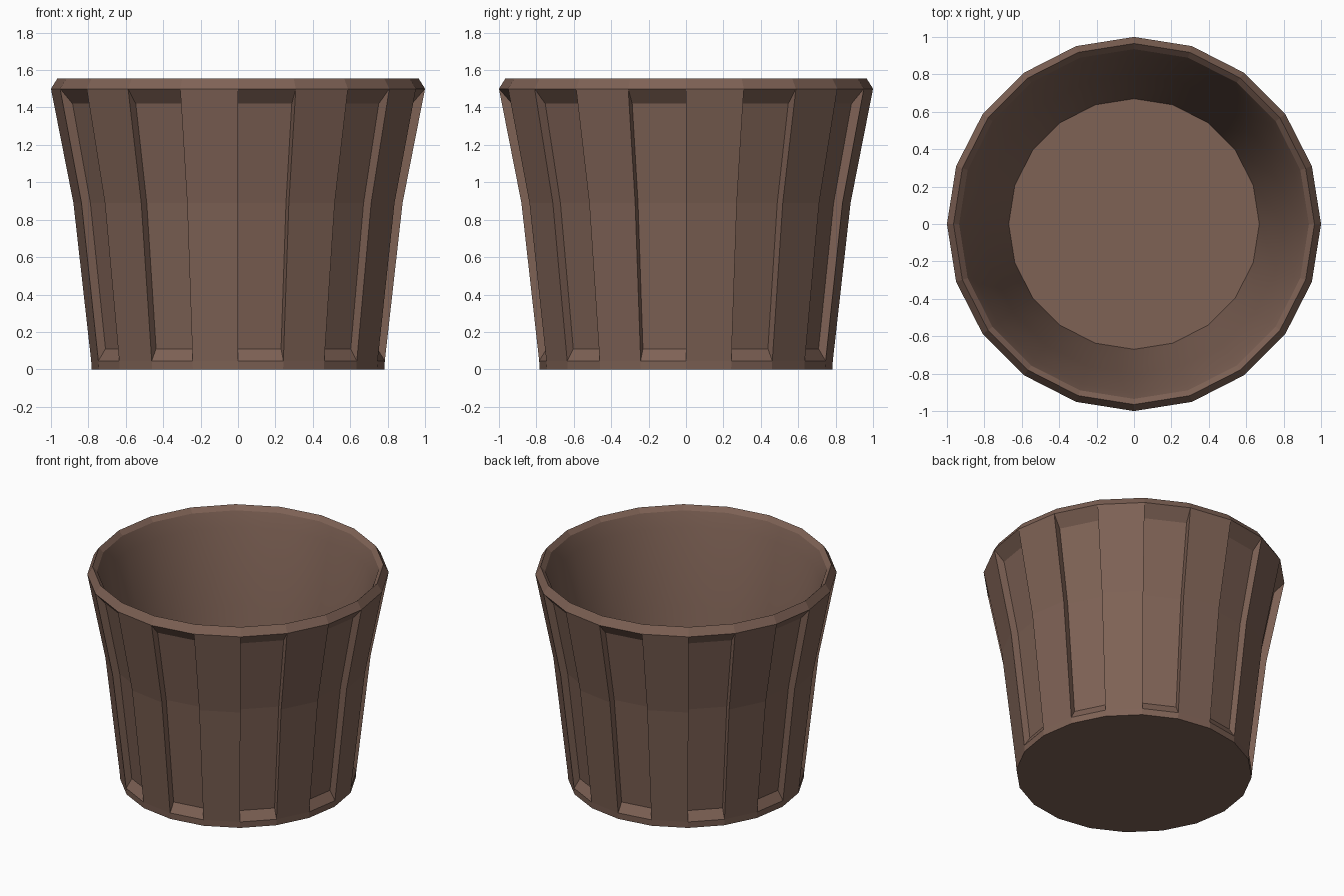
import bpy, bmesh, math

if "Cube" in bpy.data.objects:
    bpy.data.objects.remove(bpy.data.objects["Cube"])

N = 20  # sides; every second side is a recessed panel
OUTER = [(0.785, 0.045), (0.88, 0.89), (1.0, 1.5)]     # (radius, z) of raised staves
RECESS = [(0.745, 0.11), (0.83, 0.89), (0.93, 1.42)]   # (radius, z) of sunk panels
INNER = [(0.965, 1.556), (0.935, 1.525), (0.90, 1.42), (0.80, 0.89), (0.67, 0.1)]

brown = bpy.data.materials.new("clay brown")
brown.diffuse_color = (0.21, 0.122, 0.091, 1)
brown.use_nodes = True
brown.node_tree.nodes["Principled BSDF"].inputs["Base Color"].default_value = brown.diffuse_color

bm = bmesh.new()


def ring(r, z):
    return [bm.verts.new((r * math.cos(2 * math.pi * i / N),
                          r * math.sin(2 * math.pi * i / N), z)) for i in range(N)]


def bridge(a, b, smooth=False):
    for i in range(N):
        j = (i + 1) % N
        bm.faces.new((a[i], a[j], b[j], b[i])).smooth = smooth


base = ring(0.782, 0)
outer = [ring(*p) for p in OUTER]
sunk = [ring(*p) for p in RECESS]
inner = [ring(*p) for p in INNER]

# underside and foot band
bm.faces.new(base[::-1])
bridge(base, outer[0])

# alternating raised staves and sunk panels with their side walls and ledges
for i in range(N):
    j = (i + 1) % N
    rows = sunk if i % 2 else outer
    for a, b in zip(rows, rows[1:]):
        bm.faces.new((a[i], a[j], b[j], b[i]))
    if i % 2:
        bm.faces.new((outer[0][i], outer[0][j], sunk[0][j], sunk[0][i]))
        bm.faces.new((sunk[2][i], sunk[2][j], outer[2][j], outer[2][i]))
        for k in range(2):
            bm.faces.new((outer[k][i], sunk[k][i], sunk[k + 1][i], outer[k + 1][i]))
            bm.faces.new((sunk[k][j], outer[k][j], outer[k + 1][j], sunk[k + 1][j]))

# rim chamfer, lip and smooth inside wall
bridge(outer[2], inner[0])
bridge(inner[0], inner[1])
for a, b in zip(inner[1:], inner[2:]):
    bridge(a, b, True)

# inside floor
bm.faces.new(inner[-1])

# drop unused vertices and make normals consistent
bmesh.ops.delete(bm, geom=[v for v in bm.verts if not v.link_faces], context='VERTS')
bmesh.ops.recalc_face_normals(bm, faces=bm.faces[:])

mesh = bpy.data.meshes.new("plant_pot")
bm.to_mesh(mesh)
bm.free()
mesh.materials.append(brown)
bpy.context.collection.objects.link(bpy.data.objects.new("plant_pot", mesh))
